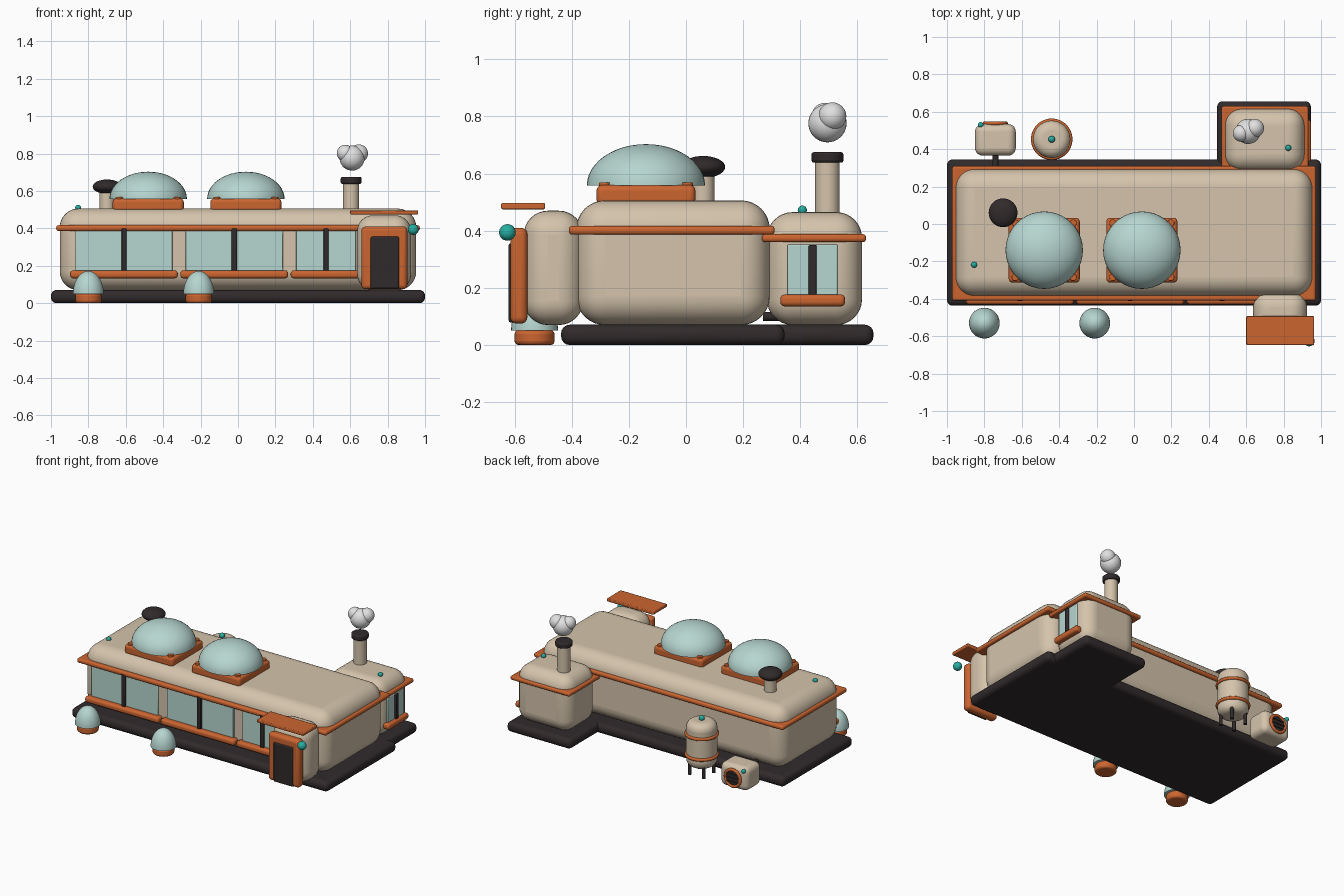
import bpy, math

if "Cube" in bpy.data.objects:
    bpy.data.objects.remove(bpy.data.objects["Cube"])

def mat(name, rgb):
    m = bpy.data.materials.new(name)
    m.diffuse_color = (*rgb, 1)
    m.use_nodes = True
    m.node_tree.nodes["Principled BSDF"].inputs["Base Color"].default_value = m.diffuse_color
    return m

BEIGE = mat("warm_beige", (0.66, 0.55, 0.41))
ORANGE = mat("burnt_orange", (0.60, 0.13, 0.03))
DARK = mat("charcoal", (0.030, 0.023, 0.024))
GLASS = mat("pale_glass", (0.47, 0.67, 0.63))
TEAL = mat("teal_light", (0.02, 0.42, 0.36))
SMOKE = mat("smoke_white", (0.75, 0.75, 0.75))

def finish(name, m, bevel=0, seg=4):
    o = bpy.context.object
    o.name = name
    o.data.materials.append(m)
    bpy.ops.object.transform_apply(location=False, rotation=True, scale=True)
    if bevel:
        b = o.modifiers.new("round", 'BEVEL')
        b.width, b.segments, b.limit_method = bevel, seg, 'ANGLE'
    bpy.ops.object.shade_smooth_by_angle(angle=math.radians(40))
    return o

def box(name, x, y, z, m, bevel=0, seg=4):
    """Box given as (min, max) on each axis."""
    c = [(a + b) / 2 for a, b in (x, y, z)]
    bpy.ops.mesh.primitive_cube_add(size=1, location=c)
    bpy.context.object.scale = [b - a for a, b in (x, y, z)]
    return finish(name, m, bevel, seg)

def ball(name, loc, r, m, sz=1.0):
    bpy.ops.mesh.primitive_uv_sphere_add(segments=32, ring_count=16, radius=r, location=loc)
    bpy.context.object.scale = (1, 1, sz)
    return finish(name, m)

def cyl(name, x, y, z0, z1, r, m, bevel=0, seg=3):
    bpy.ops.mesh.primitive_cylinder_add(vertices=32, radius=r, depth=z1 - z0,
                                        location=(x, y, (z0 + z1) / 2))
    return finish(name, m, bevel, seg)

def cyl_y(name, x, z, y0, y1, r, m, bevel=0):
    bpy.ops.mesh.primitive_cylinder_add(vertices=32, radius=r, depth=y1 - y0,
                                        location=(x, (y0 + y1) / 2, z),
                                        rotation=(math.pi / 2, 0, 0))
    return finish(name, m, bevel, 3)

def ring(name, loc, R, r, m, rot=(0, 0, 0)):
    bpy.ops.mesh.primitive_torus_add(major_radius=R, minor_radius=r, major_segments=40,
                                     minor_segments=12, location=loc, rotation=rot)
    return finish(name, m)

def dome(name, x, y, z, r, h, m):
    """Closed half ellipsoid, turned from a profile."""
    n, k = 40, 12
    verts, faces = [], []
    for j in range(k):
        a = j / k * math.pi / 2
        for i in range(n):
            t = i / n * math.tau
            verts.append((r * math.cos(a) * math.cos(t), r * math.cos(a) * math.sin(t), h * math.sin(a)))
    verts.append((0, 0, h))
    for i in range(n):
        i2 = (i + 1) % n
        for j in range(k - 1):
            faces.append((j * n + i, j * n + i2, (j + 1) * n + i2, (j + 1) * n + i))
        faces.append(((k - 1) * n + i, (k - 1) * n + i2, k * n))
    faces.append(tuple(reversed(range(n))))
    me = bpy.data.meshes.new(name)
    me.from_pydata(verts, [], faces)
    o = bpy.data.objects.new(name, me)
    o.location = (x, y, z)
    bpy.context.collection.objects.link(o)
    bpy.ops.object.select_all(action='DESELECT')
    o.select_set(True)
    bpy.context.view_layer.objects.active = o
    return finish(name, m)

# Foundation slabs
box("main_slab", (-1, 1), (-0.437, 0.345), (0, 0.071), DARK, 0.03)
box("annex_slab", (0.444, 0.946), (0.2, 0.656), (0, 0.071), DARK, 0.03)

# Main hall and rear annex with trim bands
box("main_hall", (-0.953, 0.953), (-0.384, 0.293), (0.07, 0.506), BEIGE, 0.1, 8)
box("main_band", (-0.972, 0.972), (-0.41, 0.31), (0.386, 0.417), ORANGE, 0.012, 3)
box("annex", (0.487, 0.912), (0.283, 0.616), (0.07, 0.465), BEIGE, 0.09, 8)
box("annex_band", (0.468, 0.932), (0.266, 0.63), (0.36, 0.388), ORANGE, 0.011, 3)

# Front windows
for i, (cx, hw) in enumerate(((-0.61, 0.26), (-0.02, 0.26), (0.47, 0.16))):
    box(f"front_window_{i}", (cx - hw, cx + hw), (-0.395, -0.36), (0.16, 0.395), GLASS, 0.004, 2)
    box(f"front_mullion_{i}", (cx - 0.014, cx + 0.014), (-0.412, -0.37), (0.17, 0.4), DARK, 0.005, 2)
    box(f"front_sill_{i}", (cx - hw - 0.028, cx + hw + 0.028), (-0.43, -0.37), (0.133, 0.175), ORANGE, 0.016)

# Annex side window
box("annex_window", (0.89, 0.921), (0.355, 0.53), (0.165, 0.352), GLASS, 0.004, 2)
box("annex_mullion", (0.89, 0.933), (0.429, 0.457), (0.17, 0.35), DARK, 0.005, 2)
box("annex_sill", (0.89, 0.946), (0.33, 0.557), (0.135, 0.177), ORANGE, 0.016)

# Roof domes on frames with corner bolts
for i, cx in enumerate((-0.48, 0.042)):
    box(f"dome_frame_{i}", (cx - 0.19, cx + 0.19), (-0.313, 0.033), (0.49, 0.56), ORANGE, 0.02)
    dome(f"roof_dome_{i}", cx, -0.14, 0.558, 0.207, 0.145, GLASS)
    for sx in (-1, 1):
        for sy in (-1, 1):
            cyl(f"frame_bolt_{i}", cx + sx * 0.155, -0.14 + sy * 0.145, 0.54, 0.569, 0.019, ORANGE, 0.004)

# Garden pods at the front
for i, cx in enumerate((-0.80, -0.21)):
    cyl(f"pod_base_{i}", cx, -0.53, 0, 0.052, 0.07, ORANGE, 0.014)
    dome(f"pod_dome_{i}", cx, -0.53, 0.05, 0.082, 0.122, GLASS)

# Entrance
box("porch", (0.637, 0.925), (-0.568, -0.36), (0.07, 0.47), BEIGE, 0.085, 8)
box("door_frame", (0.66, 0.905), (-0.615, -0.555), (0.075, 0.41), ORANGE, 0.022)
box("door", (0.708, 0.862), (-0.621, -0.6), (0.078, 0.357), DARK, 0.009, 2)
box("awning", (0.6, 0.963), (-0.647, -0.493), (0.475, 0.497), ORANGE, 0.005, 2)
ball("door_light", (0.937, -0.625, 0.394), 0.029, TEAL)

# Chimney and smoke
cyl("chimney", 0.605, 0.495, 0.4, 0.65, 0.043, BEIGE)
cyl("chimney_cap", 0.605, 0.495, 0.638, 0.675, 0.056, DARK, 0.009)
ball("smoke_main", (0.61, 0.495, 0.776), 0.067, SMOKE)
ball("smoke_left", (0.573, 0.485, 0.802), 0.045, SMOKE)
ball("smoke_right", (0.646, 0.512, 0.8), 0.049, SMOKE)

# Roof vent and marker lights
cyl("vent_stem", -0.70, 0.06, 0.48, 0.61, 0.04, BEIGE)
ball("vent_cap", (-0.70, 0.06, 0.623), 0.077, DARK, 0.5)
ball("roof_light", (-0.855, -0.218, 0.51), 0.016, TEAL)
ball("annex_light", (0.825, 0.407, 0.472), 0.016, TEAL)

# Water tank at the back
tx, ty = -0.44, 0.453
cyl("water_tank", tx, ty, 0.06, 0.38, 0.1, BEIGE, 0.05, 6)
for i, z in enumerate((0.14, 0.285)):
    ring(f"tank_hoop_{i}", (tx, ty, z), 0.1, 0.011, ORANGE)
for sx in (-1, 1):
    for sy in (-1, 1):
        cyl("tank_leg", tx + sx * 0.055, ty + sy * 0.055, 0, 0.1, 0.012, DARK)
ball("tank_light", (tx, ty, 0.39), 0.018, TEAL)

# Air unit with fan and pipe
box("air_unit", (-0.85, -0.632), (0.366, 0.534), (0, 0.165), BEIGE, 0.04, 6)
fan_x, fan_z = -0.741, 0.08
cyl_y("fan_disc", fan_x, fan_z, 0.5, 0.54, 0.06, DARK)
ring("fan_ring", (fan_x, 0.538, fan_z), 0.058, 0.01, ORANGE, (math.pi / 2, 0, 0))
for i in (-1, 0, 1):
    w = 0.055 if i == 0 else 0.046
    box("fan_bar", (fan_x - w, fan_x + w), (0.538, 0.546),
        (fan_z + i * 0.026 - 0.003, fan_z + i * 0.026 + 0.003), DARK)
ball("air_unit_light", (-0.82, 0.53, 0.146), 0.015, TEAL)
cyl_y("air_pipe", fan_x, 0.1, 0.27, 0.38, 0.016, DARK)
